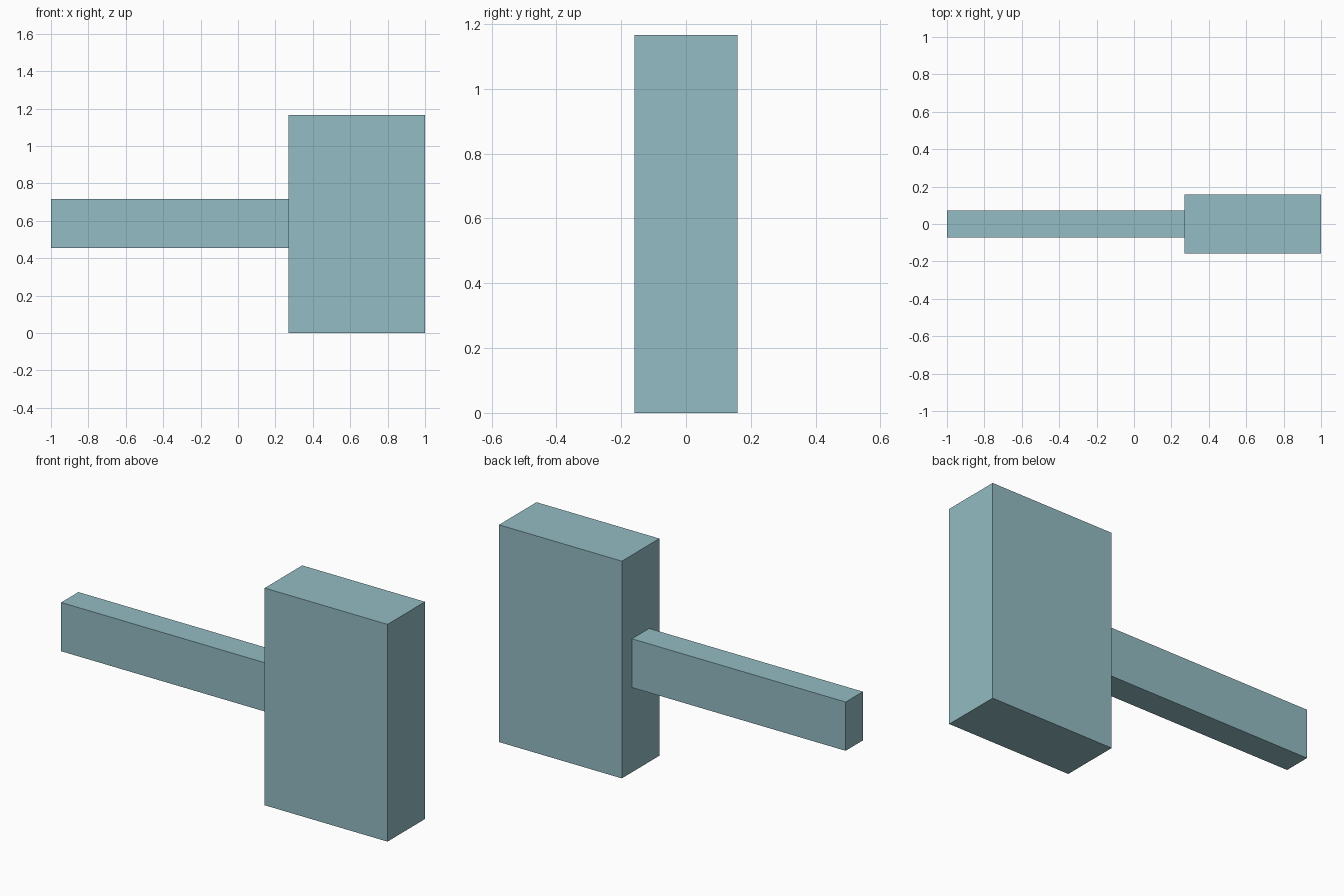
import bpy

if "Cube" in bpy.data.objects:
    bpy.data.objects.remove(bpy.data.objects["Cube"])

# Single flat colour
mat = bpy.data.materials.new("pale teal")
mat.diffuse_color = (0.29, 0.503, 0.546, 1.0)
mat.use_nodes = True
mat.node_tree.nodes["Principled BSDF"].inputs["Base Color"].default_value = mat.diffuse_color


def box(name, x, y, z):
    """Box spanning the (min, max) ranges on each axis."""
    spans = (x, y, z)
    bpy.ops.mesh.primitive_cube_add(size=1)
    ob = bpy.context.object
    ob.name = name
    ob.location = [(a + b) / 2 for a, b in spans]
    ob.scale = [b - a for a, b in spans]
    bpy.ops.object.transform_apply(location=True, rotation=False, scale=True)
    ob.data.materials.append(mat)
    return ob


# Large upright block
box("hammer_head", (0.27, 1.0), (-0.159, 0.159), (0.0, 1.167))
# Slim bar butting against the side of the block
box("handle", (-1.0, 0.27), (-0.073, 0.073), (0.455, 0.717))
